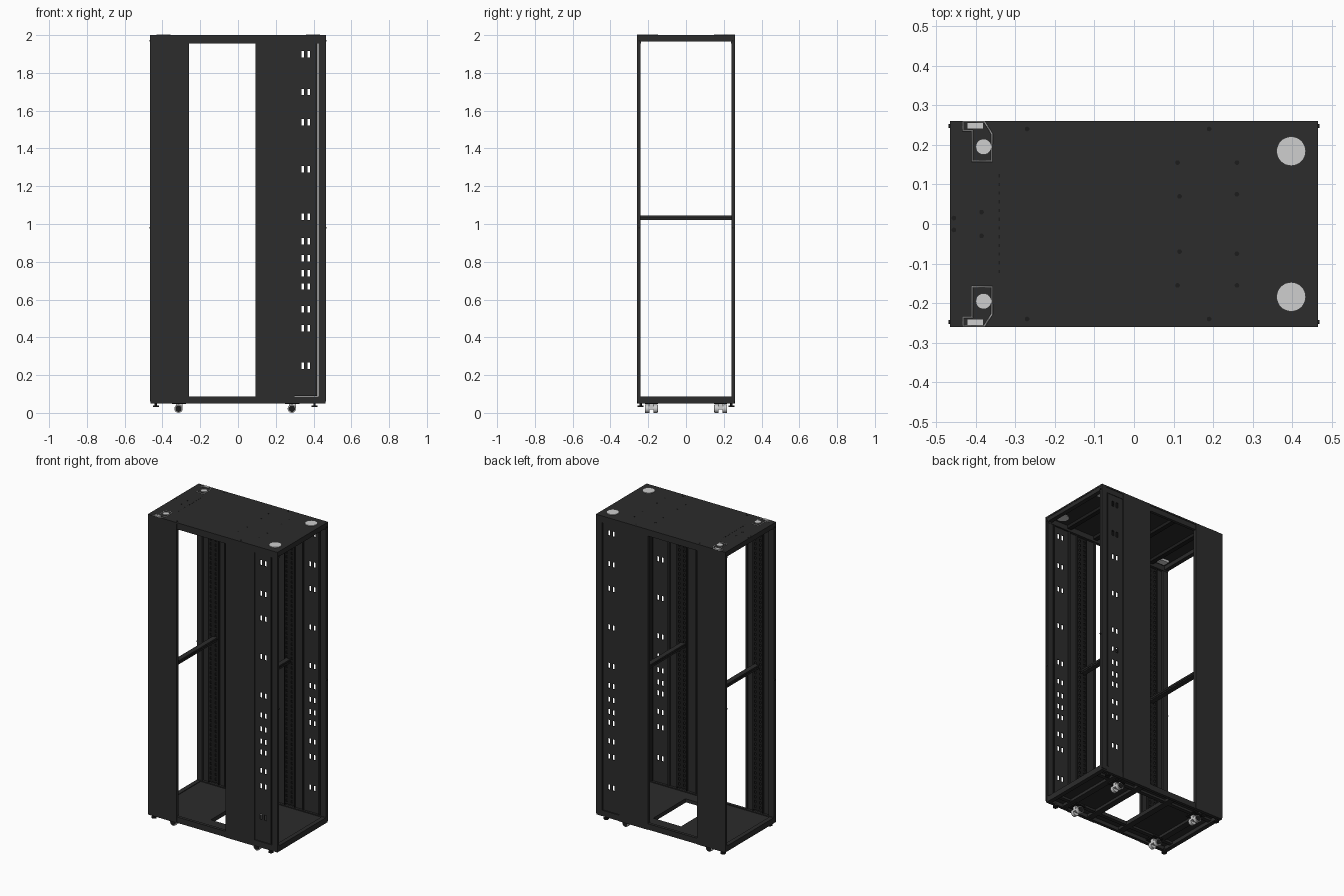
import bpy, bmesh, math
from mathutils import Matrix

if "Cube" in bpy.data.objects:
    bpy.data.objects.remove(bpy.data.objects["Cube"])


def mat(name, v):
    m = bpy.data.materials.new(name)
    m.diffuse_color = (v, v, v, 1)
    m.use_nodes = True
    m.node_tree.nodes["Principled BSDF"].inputs["Base Color"].default_value = m.diffuse_color
    return m


DARK = mat("charcoal_steel", 0.025)
BLACK = mat("black_steel", 0.012)
LIGHT = mat("light_grey", 0.62)


def finish(name, bm, m):
    bmesh.ops.recalc_face_normals(bm, faces=bm.faces)
    me = bpy.data.meshes.new(name)
    bm.to_mesh(me)
    bm.free()
    me.materials.append(m)
    ob = bpy.data.objects.new(name, me)
    bpy.context.collection.objects.link(ob)
    return ob


def box(name, x0, x1, y0, y1, z0, z1, m=DARK):
    bm = bmesh.new()
    mx = Matrix.Translation(((x0 + x1) / 2, (y0 + y1) / 2, (z0 + z1) / 2)) \
        @ Matrix.Diagonal((x1 - x0, y1 - y0, z1 - z0, 1))
    bmesh.ops.create_cube(bm, size=1, matrix=mx)
    return finish(name, bm, m)


def cyl(name, c, r, h, axis='Z', m=LIGHT, seg=24):
    rot = {'Z': Matrix(), 'Y': Matrix.Rotation(math.pi / 2, 4, 'X'),
           'X': Matrix.Rotation(math.pi / 2, 4, 'Y')}[axis]
    bm = bmesh.new()
    bmesh.ops.create_cone(bm, cap_ends=True, segments=seg, radius1=r, radius2=r,
                          depth=h, matrix=Matrix.Translation(c) @ rot)
    for f in bm.faces:
        f.smooth = len(f.verts) == 4
    for e in bm.edges:
        e.smooth = not any(len(f.verts) > 4 for f in e.link_faces)
    return finish(name, bm, m)


def perforated(name, us, vs, put, thick, m=DARK):
    """Sheet on a grid; cells with odd column and odd row stay open."""
    bm = bmesh.new()
    grid = [[bm.verts.new(put(u, v)) for v in vs] for u in us]
    for i in range(len(us) - 1):
        for j in range(len(vs) - 1):
            if not (i % 2 and j % 2):
                bm.faces.new((grid[i][j], grid[i + 1][j], grid[i + 1][j + 1], grid[i][j + 1]))
    ob = finish(name, bm, m)
    s = ob.modifiers.new("thickness", 'SOLIDIFY')
    s.thickness, s.offset = thick, 0
    return ob


def sbox(name, s, x0, x1, a, b, z0, z1, m=DARK):
    """Box whose depth range a..b is placed on side s of the y axis."""
    return box(name, x0, x1, min(s * a, s * b), max(s * a, s * b), z0, z1, m)


# roof sheet and roof ribs
box("roof_sheet", -.465, .465, -.26, .26, 1.99, 2.0)
for x in (-.33, -.12, .10, .30):
    box("roof_rib", x - .015, x + .015, -.24, .24, 1.97, 1.99, BLACK)

# floor with cable opening, and floor beams
perforated("floor_sheet", [-.455, -.08, .12, .455], [-.25, -.165, .165, .25],
           lambda u, v: (u, v, .078), .008)
for x in (-.35, -.10, .14, .33):
    box("floor_beam", x - .02, x + .02, -.24, .24, .056, .076, DARK)
for s in (-1, 1):
    sbox("floor_rail", s, -.44, .44, .165, .19, .06, .076)

# open end frames
for sx in (-1, 1):
    x0, x1 = sorted((sx * .435, sx * .463))
    box("end_header", x0, x1, -.257, .257, 1.965, 1.99)
    box("end_sill", x0, x1, -.257, .257, .05, .086)

# slot positions shared by both ventilated side plates
slot_z = [.25, .45, .55, .67, .74, .82, .91, 1.04, 1.29, 1.54, 1.70, 1.90]
vs = [.09] + [e for z in slot_z for e in (z - .018, z + .016)] + [1.96]
us = [.30, .336, .350, .368, .382, .42]
rail_z = [.1 + .0155 * i for i in range(120)]

for s in (-1, 1):
    # long beams top and bottom
    sbox("side_header", s, -.463, .463, .238, .257, 1.956, 1.99)
    sbox("side_sill", s, -.463, .463, .238, .257, .05, .088)
    # solid side panels
    sbox("wide_panel", s, -.463, -.26, .253, .26, .05, 1.99)
    sbox("middle_panel", s, .092, .30, .253, .26, .05, 1.99)
    # panel return lips
    for x in (-.27, .092, .29):
        sbox("panel_lip", s, x, x + .01, .240, .254, .09, 1.96)
    # ventilated plate
    perforated("vented_plate", us, vs, lambda u, v: (u, s * .251, v), .005)
    sbox("vent_edge", s, .410, .420, .240, .256, .09, 1.96, BLACK)
    # corner posts with seam
    for sx in (-1, 1):
        a, b = sorted((sx * .425, sx * .463))
        sbox("corner_post", s, a, b, .240, .257, .05, 1.99)
        a, b = sorted((sx * .43, sx * .465))
        sbox("corner_cover", s, a, b, .25, .26, .06, 1.99)
        # hinge pins
        for z in (.98, 1.97):
            cyl("hinge_pin", (sx * .464, s * .247, z), .005, .01, 'X', BLACK, 10)
        # levelling feet
        fx = -.435 if sx < 0 else .405
        cyl("foot_stem", (fx, s * .24, .045), .006, .03, 'Z', BLACK, 12)
        cyl("foot_pad", (fx, s * .24, .034), .016, .008, 'Z', BLACK, 16)
        # casters
        cx = -.315 if sx < 0 else .285
        box("caster_plate", cx - .035, cx + .04, s * .183 - .035, s * .183 + .035, .048, .056, BLACK)
        box("caster_fork", cx - .014, cx + .022, s * .183 - .012, s * .183 + .012, .018, .05, LIGHT)
        for d in (-1, 1):
            cyl("caster_wheel", (cx, s * .183 + d * .022, .022), .022, .022, 'Y')
            cyl("caster_hub", (cx, s * .183 + d * .033, .022), .017, .004, 'Y', BLACK)
        # equipment rails with square holes
        rx = -.345 if sx < 0 else .20
        perforated("equipment_rail",
                   [rx - .035, rx - .024, rx - .014, rx + .012, rx + .022, rx + .035],
                   rail_z, lambda u, v: (u, s * .243, v), .003, BLACK)
        for x in (rx - .037, rx + .033):
            sbox("rail_flange", s, x, x + .004, .240, .254, .09, 1.96, BLACK)

    # round cable grommets in the roof
    cyl("roof_grommet", (.397, s * .184, 1.995), .037, .018, 'Z', LIGHT, 32)
    cyl("small_roof_grommet", (-.38, s * .195, 1.995), .020, .018, 'Z', LIGHT, 24)
    sbox("roof_connector", s, -.42, -.382, .241, .255, 1.97, 2.003, LIGHT)
    # light outline around the small grommet
    path = [(-.432, .258), (-.378, .258), (-.359, .228), (-.359, .159),
            (-.409, .159), (-.409, .236), (-.432, .236)]
    cu = bpy.data.curves.new("roof_bracket_outline", 'CURVE')
    cu.dimensions = '3D'
    sp = cu.splines.new('POLY')
    sp.points.add(len(path) - 1)
    for p, (x, y) in zip(sp.points, path):
        p.co = (x, s * y, 2.0, 1)
    sp.use_cyclic_u = True
    cu.bevel_depth, cu.bevel_resolution = .0025, 0
    cu.materials.append(LIGHT)
    ob = bpy.data.objects.new("roof_bracket_outline", cu)
    bpy.context.collection.objects.link(ob)
    sbox("bracket_drop", s, -.412, -.356, .17, .215, 1.975, 1.989, LIGHT)
    # small dark roof slots
    for x, y in ((.11, .155), (.26, .155), (.115, .07), (.26, .075), (-.385, .03),
                 (-.27, .24), (-.455, .015), (.19, .24)):
        cyl("roof_slot", (x, s * y, 2.0), .006, .002, 'Z', BLACK, 12)

# dotted seam across the roof
for i in range(12):
    y = -.12 + i * .022
    box("roof_seam_dot", -.342, -.338, y - .004, y + .004, 1.999, 2.001, BLACK)

# cross bars at mid height
for x in (-.335, .19):
    box("cross_bar", x - .016, x + .016, -.252, .252, 1.022, 1.046)
    box("cross_bar_core", x - .018, x + .018, -.25, .25, 1.03, 1.038, BLACK)
